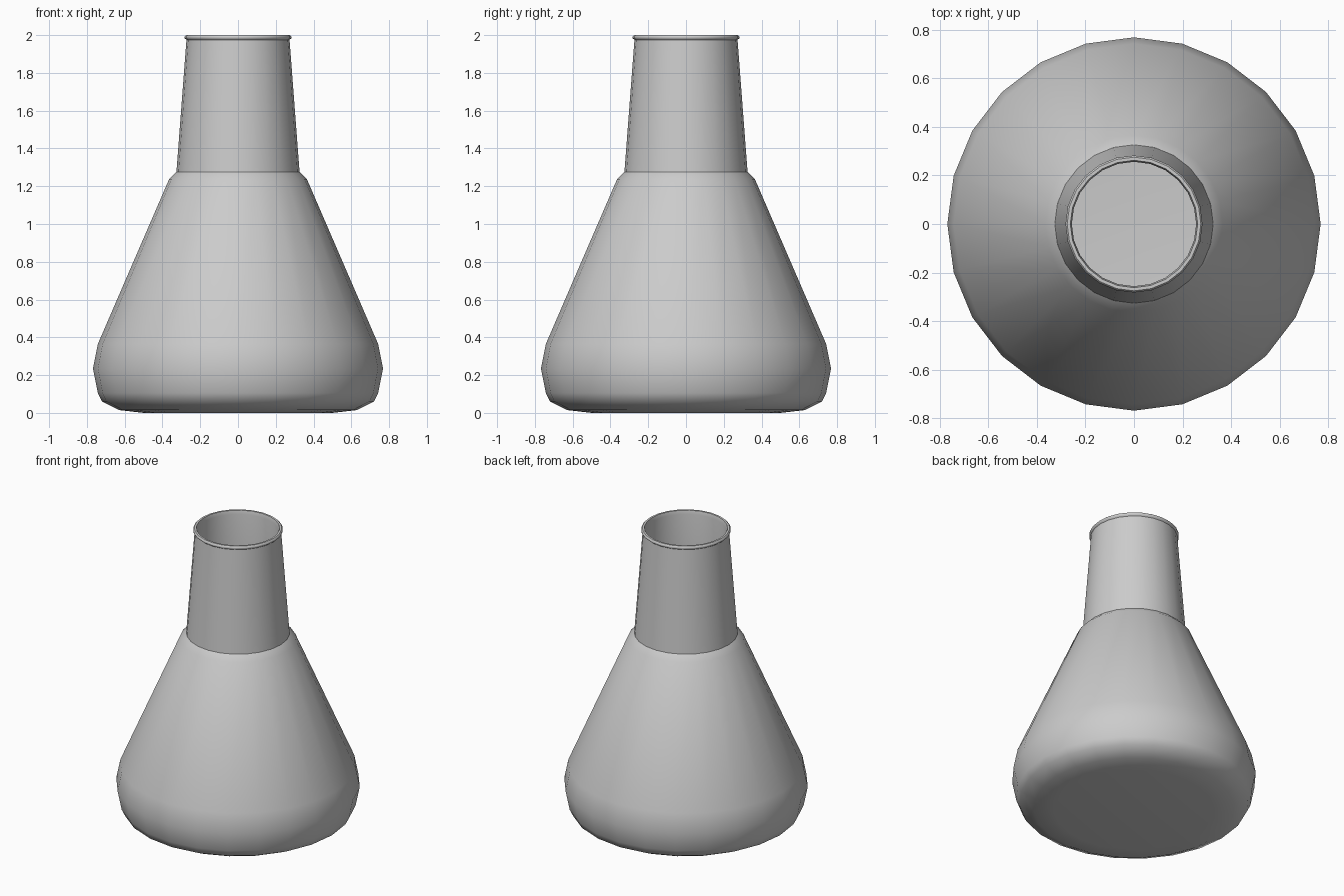
import bpy, bmesh, math

if "Cube" in bpy.data.objects:
    bpy.data.objects.remove(bpy.data.objects["Cube"])

SIDES = 24

# (radius, height, sharp ring) from the outer base, over the lip, down to the inner floor
PROFILE = [
    (0.50, 0.0, False), (0.63, 0.015, False), (0.72, 0.06, False), (0.742, 0.105, False),
    (0.768, 0.235, False), (0.742, 0.365, False),          # rounded foot
    (0.365, 1.237, False), (0.326, 1.275, True),           # shoulder
    (0.273, 1.975, True), (0.282, 1.983, False), (0.282, 1.993, False),
    (0.275, 2.0, True), (0.262, 2.0, True),                # lip
    (0.256, 1.975, False), (0.308, 1.272, True), (0.347, 1.228, False),
    (0.723, 0.36, False), (0.748, 0.235, False), (0.723, 0.115, False),
    (0.70, 0.075, False), (0.62, 0.035, False), (0.50, 0.02, False),  # inner wall
]


def lathe(name, profile):
    bm = bmesh.new()
    rings = []
    for r, z, _ in profile:
        rings.append([bm.verts.new((r * math.cos(2 * math.pi * i / SIDES),
                                    r * math.sin(2 * math.pi * i / SIDES), z))
                      for i in range(SIDES)])
    for a, b in zip(rings, rings[1:]):
        for i in range(SIDES):
            j = (i + 1) % SIDES
            bm.faces.new((a[i], a[j], b[j], b[i]))
    # outer base and inner floor
    bm.faces.new(rings[0][::-1])
    bm.faces.new(rings[-1])
    for f in bm.faces:
        f.smooth = True
    for ring, point in zip(rings, profile):
        if point[2]:
            for i in range(SIDES):
                bm.edges.get((ring[i], ring[(i + 1) % SIDES])).smooth = False
    bmesh.ops.recalc_face_normals(bm, faces=bm.faces[:])
    mesh = bpy.data.meshes.new(name)
    bm.to_mesh(mesh)
    bm.free()
    obj = bpy.data.objects.new(name, mesh)
    bpy.context.collection.objects.link(obj)
    return obj


# Hollow conical flask
lathe("flask", PROFILE)
